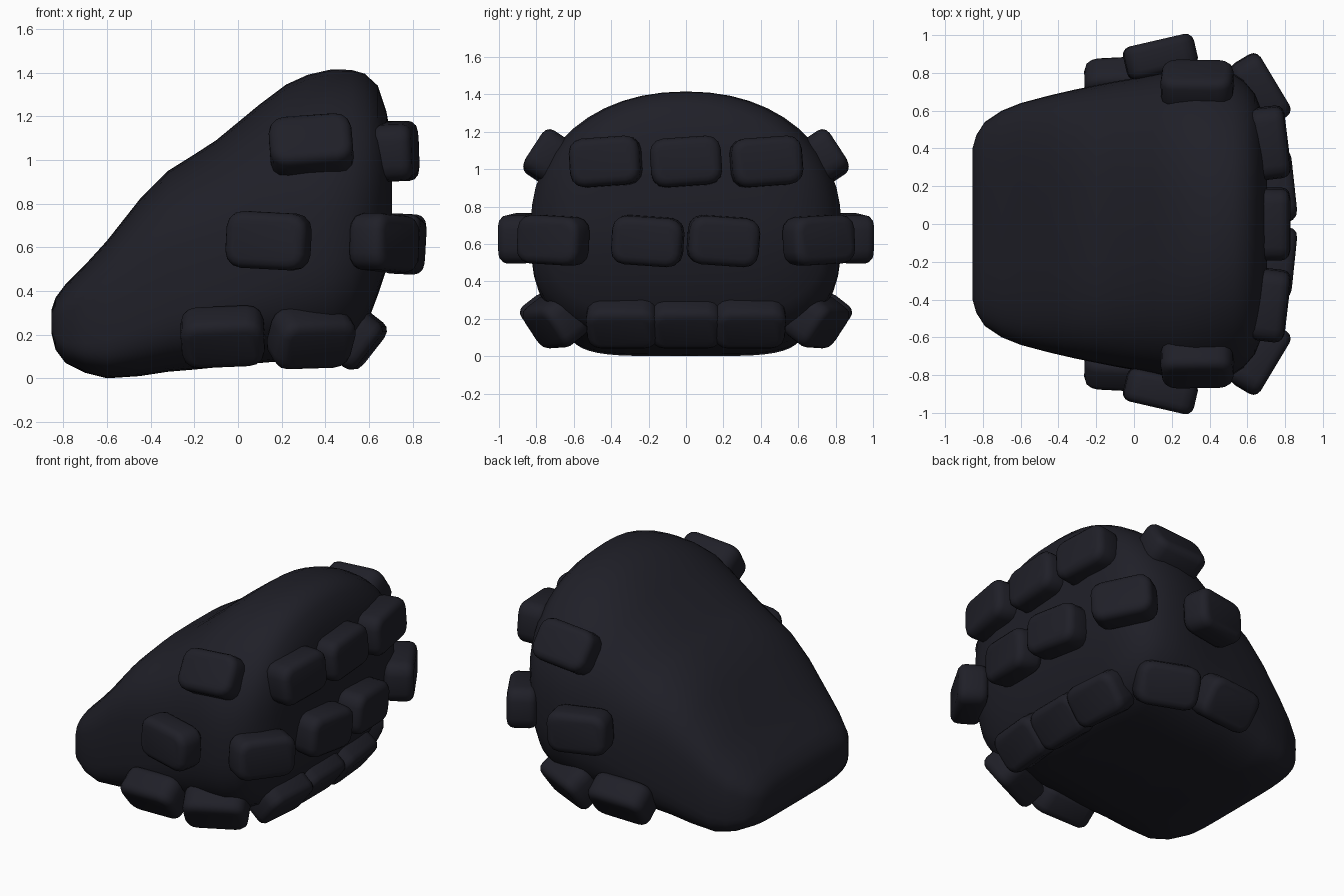
import bpy, bmesh, math
from mathutils import Matrix, Vector

old = bpy.data.objects.get("Cube")
if old:
    bpy.data.objects.remove(old)

# Single dark stone colour
stone = bpy.data.materials.new("dark_slate")
stone.use_nodes = True
colour = (0.014, 0.014, 0.021, 1)
stone.diffuse_color = colour
stone.node_tree.nodes["Principled BSDF"].inputs["Base Color"].default_value = colour


def finish(bm, name, angle):
    bmesh.ops.recalc_face_normals(bm, faces=bm.faces)
    mesh = bpy.data.meshes.new(name)
    bm.to_mesh(mesh)
    bm.free()
    mesh.materials.append(stone)
    ob = bpy.data.objects.new(name, mesh)
    bpy.context.collection.objects.link(ob)
    bpy.ops.object.select_all(action="DESELECT")
    ob.select_set(True)
    bpy.context.view_layer.objects.active = ob
    bpy.ops.object.shade_smooth_by_angle(angle=math.radians(angle))


# Body: rounded sections lofted along x, as (x, bottom, top, half width)
SECTIONS = [
    (-.855, .21, .31, .40), (-.835, .13, .37, .47), (-.79, .07, .43, .54),
    (-.70, .025, .52, .60), (-.60, .0, .63, .64), (-.45, .01, .82, .68),
    (-.32, .03, .95, .71), (-.20, .04, 1.025, .735), (-.10, .05, 1.09, .755),
    (.10, .07, 1.255, .79), (.22, .08, 1.345, .82), (.32, .085, 1.39, .83),
    (.43, .09, 1.415, .83), (.52, .13, 1.412, .80), (.58, .22, 1.395, .76),
    (.64, .38, 1.34, .69), (.68, .50, 1.22, .59), (.705, .65, 1.08, .43),
]
SEGMENTS = 48


def power(value, exponent):
    return math.copysign(abs(value) ** exponent, value)


def section_ring(bm, x, low, high, half):
    middle = low + (high - low) * .46
    t = min(max((x + .6) / 1.0, 0), 1)
    ring = []
    for i in range(SEGMENTS):
        a = math.tau * i / SEGMENTS
        c, s = math.cos(a), math.sin(a)
        # Boxy at the low end, domed on top at the high end
        p = 3.6 - 1.45 * t if s > 0 else 4.6 - 1.5 * t
        reach = high - middle if s > 0 else middle - low
        ring.append(bm.verts.new((x, half * power(c, 2 / p),
                                  middle + reach * power(s, 2 / p))))
    return ring


bm = bmesh.new()
rings = [section_ring(bm, *s) for s in SECTIONS]
for a, b in zip(rings, rings[1:]):
    for i in range(SEGMENTS):
        j = (i + 1) % SEGMENTS
        bm.faces.new((a[i], a[j], b[j], b[i]))
bm.faces.new(rings[0])
bm.faces.new(rings[-1])
finish(bm, "body", 50)


# Studs: rounded blocks whose thin axis points out of the body
def stud(name, place, yaw, pitch=0, roll=0):
    bm = bmesh.new()
    bmesh.ops.create_cube(bm, size=1)
    bmesh.ops.scale(bm, vec=(.18, .38, .26), verts=bm.verts)
    # Round the outline first, then soften the inner and outer rims
    corners = [e for e in bm.edges
               if e.verts[0].co.x * e.verts[1].co.x < 0]
    bmesh.ops.bevel(bm, geom=corners, offset=.075, segments=3,
                    profile=.5, affect="EDGES")
    rims = [e for e in bm.edges if e.verts[0].co.x * e.verts[1].co.x > 0]
    bmesh.ops.bevel(bm, geom=rims, offset=.045, segments=3,
                    profile=.5, affect="EDGES", clamp_overlap=True)
    turn = (Matrix.Rotation(math.radians(yaw), 4, "Z")
            @ Matrix.Rotation(math.radians(-pitch), 4, "Y")
            @ Matrix.Rotation(math.radians(roll), 4, "X"))
    bm.transform(Matrix.Translation(Vector(place)) @ turn)
    finish(bm, name, 45)


def stud_pair(name, place, yaw, pitch=0, roll=0):
    x, y, z = place
    stud(name + "_right", (x, -y, z), -yaw, pitch, roll)
    stud(name + "_left", (x, y, z), yaw, pitch, -roll)


# Upper row
for label, y in (("right", -.43), ("middle", 0), ("left", .43)):
    stud("upper_end_stud_" + label, (.735 - abs(y) * .03, y, 1.04),
         y * 16, 2, 4)
stud_pair("upper_side_stud", (.335, .74, 1.065), 92, 33, 5)

# Middle row
for label, y in (("right", -.205), ("left", .2)):
    stud("middle_end_stud_" + label, (.755, y, .615), y * 30, -3, -4)
stud_pair("middle_corner_stud", (.67, .71, .62), 31, 0, -3)
stud_pair("middle_side_stud", (.14, .885, .63), 103, 0, -3)

# Lower row, tucked under the body
for label, y in (("right", -.34), ("middle", 0), ("left", .34)):
    stud("lower_end_stud_" + label, (.54, y, .18), y * 15, -38)
stud_pair("lower_front_stud", (.335, .70, .185), 65, -35, 2)
stud_pair("lower_rear_stud", (-.07, .75, .19), 91, -38, 3)
